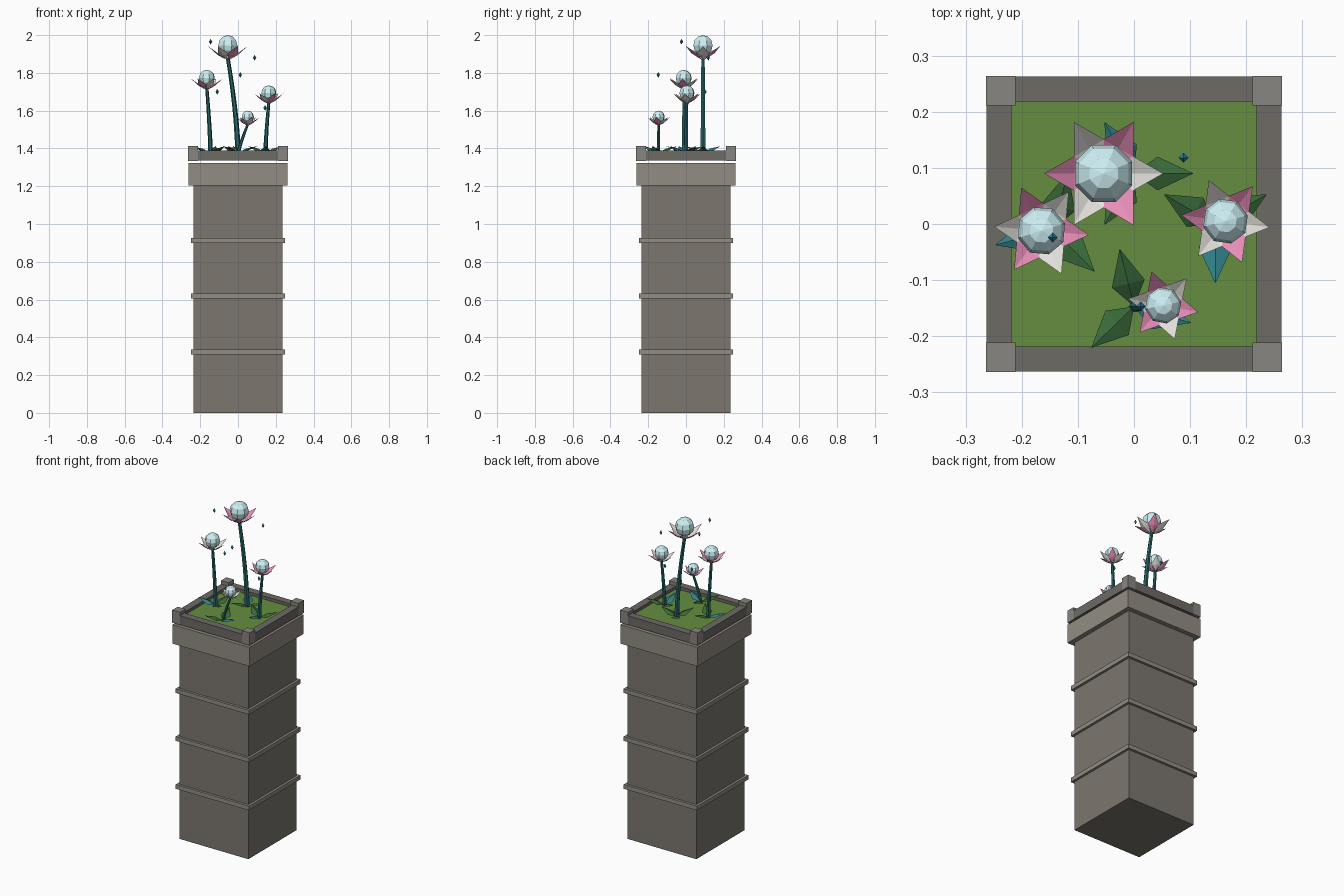
import bpy, bmesh
from math import sin, cos, pi, radians
from mathutils import Vector, Matrix

if "Cube" in bpy.data.objects:
    bpy.data.objects.remove(bpy.data.objects["Cube"])


def material(name, rgb):
    m = bpy.data.materials.new(name)
    m.diffuse_color = (*rgb, 1)
    m.use_nodes = True
    m.node_tree.nodes["Principled BSDF"].inputs["Base Color"].default_value = m.diffuse_color
    return m


STONE = material("stone", (0.20, 0.18, 0.155))
TRIM = material("trim_stone", (0.29, 0.265, 0.225))
RIM = material("rim_stone", (0.155, 0.145, 0.13))
POST = material("post_stone", (0.25, 0.24, 0.22))
GRASS = material("grass", (0.13, 0.27, 0.05))
STEM = material("stem_teal", (0.02, 0.14, 0.14))
TEAL = material("leaf_teal", (0.03, 0.22, 0.25))
GREEN = material("leaf_green", (0.04, 0.14, 0.04))
PINK = material("petal_pink", (0.85, 0.28, 0.50))
WHITE = material("petal_white", (0.80, 0.78, 0.74))
BULB = material("bulb_ice", (0.62, 0.88, 0.92))
DROP = material("droplet", (0.02, 0.25, 0.38))


def finish(name, bm, mat):
    me = bpy.data.meshes.new(name)
    bm.to_mesh(me)
    bm.free()
    me.materials.append(mat)
    ob = bpy.data.objects.new(name, me)
    bpy.context.collection.objects.link(ob)
    return ob


def box(name, x, y, z, mat):
    bm = bmesh.new()
    size = (x[1] - x[0], y[1] - y[0], z[1] - z[0])
    mid = ((x[0] + x[1]) / 2, (y[0] + y[1]) / 2, (z[0] + z[1]) / 2)
    bmesh.ops.create_cube(bm, size=1, matrix=Matrix.Translation(mid) @ Matrix.Diagonal((*size, 1)))
    return finish(name, bm, mat)


def slab(name, half, z0, z1, mat):
    return box(name, (-half, half), (-half, half), (z0, z1), mat)


def blade(bm, origin, angle, base, mid, tip, half_width, ridge):
    # pointed kite folded along a centre ridge; base, mid, tip are (radius, height)
    turn = Matrix.Rotation(angle, 3, 'Z')
    pts = [(base[0], 0, base[1]), (mid[0], -half_width, mid[1]),
           (tip[0], 0, tip[1]), (mid[0], half_width, mid[1]), (mid[0], 0, mid[1] + ridge)]
    v = [bm.verts.new(Vector(origin) + turn @ Vector(p)) for p in pts]
    for i in range(4):
        bm.faces.new((v[i], v[(i + 1) % 4], v[4]))


def stem(name, base, top, bend, r0, r1, rings=6, sides=6):
    # tapered tube along a curve that starts upright and leans towards the head
    bm = bmesh.new()
    base, top = Vector(base), Vector(top)
    loops = []
    for i in range(rings + 1):
        t = i / rings
        c = base.lerp(top, t)
        c.x = base.x + (top.x - base.x) * t ** bend
        c.y = base.y + (top.y - base.y) * t ** bend
        r = r0 + (r1 - r0) * t
        loops.append([bm.verts.new(c + Vector((r * cos(2 * pi * k / sides), r * sin(2 * pi * k / sides), 0)))
                      for k in range(sides)])
    for a, b in zip(loops, loops[1:]):
        for k in range(sides):
            n = (k + 1) % sides
            bm.faces.new((a[k], a[n], b[n], b[k]))
    bm.faces.new(loops[0][::-1])
    bm.faces.new(loops[-1])
    finish(name, bm, STEM)


# pillar with trim bands and cap
slab("pillar", 0.235, 0, 1.21, STONE)
for i, z in enumerate((0.31, 0.605, 0.90)):
    slab(f"trim_band_{i + 1}", 0.25, z, z + 0.026, TRIM)
slab("cap", 0.263, 1.205, 1.322, TRIM)

# planter rim, corner posts and grass bed
IN, OUT = 0.218, 0.263
for s, side in ((-1, "a"), (1, "b")):
    span = sorted((s * IN, s * OUT))
    box(f"rim_x_{side}", span, (-OUT, OUT), (1.335, 1.39), RIM)
    box(f"rim_y_{side}", (-IN, IN), span, (1.335, 1.39), RIM)
    for q, end in ((-1, "front"), (1, "back")):
        box(f"corner_post_{side}_{end}", sorted((s * 0.211, s * 0.2635)),
            sorted((q * 0.211, q * 0.2635)), (1.334, 1.412), POST)
slab("grass_bed", 0.22, 1.34, 1.372, GRASS)

# flowers: base xy, head xyz, bulb radius, petal turn, first petal pink, leaf turn, bend
FLOWERS = [
    ("tall", (0.0, 0.09), (-0.054, 0.09, 1.945), 0.055, 0, False, 120, 1.6),
    ("left", (-0.145, -0.01), (-0.165, -0.012, 1.772), 0.044, -5, True, 195, 1.4),
    ("right", (0.145, 0.0), (0.163, 0.005, 1.693), 0.041, -8, False, 270, 1.4),
    ("small", (0.0, -0.147), (0.052, -0.145, 1.567), 0.033, -11, True, 344, 1.3),
]
for name, base, head, r, turn, pink_first, leaf_turn, bend in FLOWERS:
    # bulb
    bm = bmesh.new()
    bmesh.ops.create_uvsphere(bm, u_segments=8, v_segments=6, radius=r,
                              matrix=Matrix.Translation(head) @ Matrix.Rotation(radians(22.5 + turn), 4, 'Z'))
    finish(name + "_bulb", bm, BULB)
    # alternating petals
    for j, (label, mat) in enumerate((("pink", PINK), ("white", WHITE))):
        bm = bmesh.new()
        for k in range(3):
            step = 2 * k + (j if pink_first else 1 - j)
            blade(bm, head, radians(turn + 60 * step), (0.1 * r, -1.4 * r), (0.95 * r, -0.75 * r),
                  (1.93 * r, -0.05 * r), 0.56 * r, -0.18 * r)
        finish(f"{name}_{label}_petals", bm, mat)
    # stem
    stem(name + "_stem", (*base, 1.365), (head[0], head[1], head[2] - 1.2 * r), bend,
         0.22 * r + 0.003, 0.15 * r + 0.002)
    # ground leaves
    for label, mat, angles in (("teal_leaf", TEAL, (0,)), ("green_leaves", GREEN, (120, 240))):
        bm = bmesh.new()
        for a in angles:
            blade(bm, (*base, 1.375), radians(leaf_turn + a), (0, 0), (0.042, 0.012),
                  (0.106, 0.037), 0.03, 0.012)
        finish(f"{name}_{label}", bm, mat)

# floating droplets
DROPS = [(-0.145, -0.024, 1.965), (0.012, -0.147, 1.79), (0.088, 0.118, 1.88),
         (-0.11, 0.1, 1.70), (0.143, 0.0, 1.615)]
for i, p in enumerate(DROPS):
    bm = bmesh.new()
    bmesh.ops.create_uvsphere(bm, u_segments=4, v_segments=2, radius=1,
                              matrix=Matrix.Translation(p) @ Matrix.Diagonal((0.009, 0.009, 0.015, 1)))
    finish(f"droplet_{i + 1}", bm, DROP)
